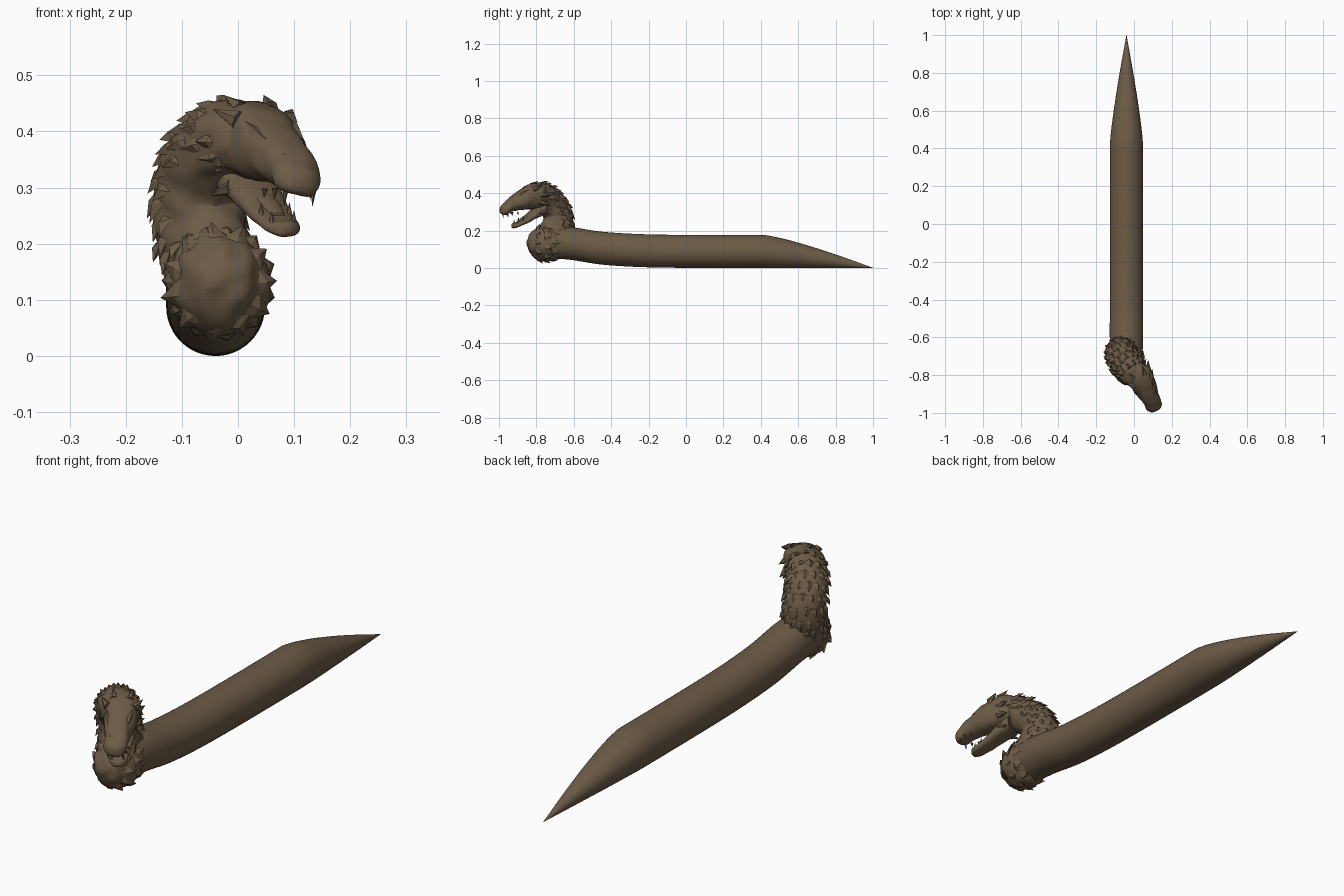
import bpy, bmesh, math, random
from mathutils import Vector, noise

random.seed(4)
cube = bpy.data.objects.get("Cube")
if cube:
    bpy.data.objects.remove(cube, do_unlink=True)

# One wood-brown material for everything
brown = bpy.data.materials.new("carved_brown")
brown.use_nodes = True
COLOR = (0.15, 0.105, 0.062, 1)
brown.diffuse_color = COLOR
brown.node_tree.nodes["Principled BSDF"].inputs["Base Color"].default_value = COLOR

# Head frame: forward, left and up
UP = Vector((0, 0, 1))
FWD = Vector((0.45, -0.89, 0)).normalized()
SIDE = UP.cross(FWD)
HEAD = Vector((0.035, -0.82, 0))


def head_pt(u, v, z):
    return HEAD + FWD * u + SIDE * v + UP * z


def finish(name, bm, angle=35):
    bmesh.ops.recalc_face_normals(bm, faces=bm.faces)
    mesh = bpy.data.meshes.new(name)
    bm.to_mesh(mesh)
    bm.free()
    mesh.materials.append(brown)
    ob = bpy.data.objects.new(name, mesh)
    bpy.context.collection.objects.link(ob)
    bpy.ops.object.select_all(action='DESELECT')
    ob.select_set(True)
    bpy.context.view_layer.objects.active = ob
    bpy.ops.object.shade_smooth_by_angle(angle=math.radians(angle))
    return ob


def spline(keys, steps):
    """Catmull-Rom through key tuples (any length)."""
    out = []
    for i in range(len(keys) - 1):
        p = [Vector(keys[min(max(i + k, 0), len(keys) - 1)]) for k in (-1, 0, 1, 2)]
        for s in range(steps):
            t = s / steps
            out.append(0.5 * (2 * p[1] + (p[2] - p[0]) * t
                       + (2 * p[0] - 5 * p[1] + 4 * p[2] - p[3]) * t * t
                       + (3 * p[1] - p[0] - 3 * p[2] + p[3]) * t ** 3))
    return out + [Vector(keys[-1])]


def loft(name, rings, side, n=32, power=1.0, rough=0.0, upright=False):
    """Rings are (x, y, z, half width, half height); returns ring frames."""
    bm = bmesh.new()
    loops, frames = [], []
    for i, r in enumerate(rings):
        c = Vector(r[:3])
        a, b = rings[max(i - 1, 0)], rings[min(i + 1, len(rings) - 1)]
        tan = (Vector(b[:3]) - Vector(a[:3])).normalized()
        s = (side - tan * side.dot(tan)).normalized()
        nrm = UP if upright else s.cross(tan).normalized()
        frames.append((c, tan, s, nrm, r[3], r[4]))
        loop = []
        for k in range(n):
            a = math.tau * k / n
            ca, sa = math.cos(a), math.sin(a)
            off = (s * math.copysign(abs(ca) ** power, ca) * r[3]
                   + nrm * math.copysign(abs(sa) ** power, sa) * r[4])
            p = c + off
            p += off.normalized() * noise.noise(p * 28) * rough
            loop.append(bm.verts.new(p))
        loops.append(loop)
    for a, b in zip(loops, loops[1:]):
        for k in range(n):
            j = (k + 1) % n
            bm.faces.new((a[k], a[j], b[j], b[k]))
    bm.faces.new(loops[0])
    bm.faces.new(loops[-1])
    finish(name, bm)
    return frames


def scale(bm, base, direction, out, width, length, lift):
    """One pointed leaf scale with a raised ridge."""
    s = direction.cross(out).normalized()
    pts = [base - direction * length * 0.45 - out * 0.01,
           base + s * width - out * 0.008,
           base + direction * length + out * lift,
           base - s * width - out * 0.008,
           base + out * lift * 0.75 + direction * length * 0.15,
           base - out * 0.02]
    v = [bm.verts.new(p) for p in pts]
    for k in range(4):
        bm.faces.new((v[k], v[(k + 1) % 4], v[4]))
        bm.faces.new((v[(k + 1) % 4], v[k], v[5]))


def spike(bm, base, tip, radius, n=6):
    axis = (tip - base).normalized()
    s = axis.orthogonal().normalized()
    t = axis.cross(s)
    ring = [bm.verts.new(base + (s * math.cos(math.tau * k / n)
            + t * math.sin(math.tau * k / n)) * radius) for k in range(n)]
    top = bm.verts.new(tip)
    for k in range(n):
        bm.faces.new((ring[k], ring[(k + 1) % n], top))
    bm.faces.new(ring[::-1])


# Long shaft: rises into the chest, tapers to a low point behind
R = 0.088
shaft = spline([(-0.04, -0.76, 0.142, 0.08, 0.09), (-0.04, -0.62, 0.132, R, R),
                (-0.04, -0.45, 0.106, R, R), (-0.04, -0.22, 0.092, R, R),
                (-0.04, 0.1, R, R, R), (-0.04, 0.42, R, R, R)], 6)
for k in range(1, 13):
    t = k / 12
    r = max(R * (1 - t ** 1.25), 0.0006)
    shaft.append((-0.04, 0.42 + 0.58 * t, r, r, r))
loft("shaft", shaft, Vector((1, 0, 0)), n=48, upright=True)

# Chest: rough faceted bulb at the front of the shaft
CHEST, RAD = Vector((-0.033, -0.745, 0.13)), Vector((0.09, 0.105, 0.096))
bm = bmesh.new()
bmesh.ops.create_icosphere(bm, subdivisions=4, radius=1)
for v in bm.verts:
    d = v.co.copy()
    bump = 1 + 0.10 * noise.noise(d * 2.5)
    v.co = CHEST + Vector([d[i] * RAD[i] for i in range(3)]) * bump
finish("chest", bm)

# Ragged collar scales around the chest, pointing back along the shaft
bm = bmesh.new()
for row, lat in enumerate((-0.55, -0.1, 0.3)):
    for k in range(11):
        a = math.tau * (k + 0.5 * row) / 11
        d = Vector((math.cos(a) * math.cos(lat), math.sin(lat), math.sin(a) * math.cos(lat)))
        out = Vector((math.cos(a), 0, math.sin(a)))
        base = CHEST + Vector([d[i] * RAD[i] for i in range(3)])
        back = (Vector((0, 1, 0.1)) - d * d.y).normalized()
        scale(bm, base, back, d, 0.028, random.uniform(0.03, 0.05), 0.009)
finish("collar_scales", bm, 25)

# Curved neck
neck = spline([(-0.04, -0.745, 0.12, 0.08, 0.085), (-0.06, -0.695, 0.20, 0.08, 0.088),
               (-0.072, -0.685, 0.28, 0.08, 0.078), (-0.055, -0.72, 0.345, 0.08, 0.075),
               (-0.015, -0.775, 0.385, 0.075, 0.072), (0.03, -0.835, 0.38, 0.055, 0.055)], 5)
frames = loft("neck", neck, SIDE, n=36, rough=0.008)

# Overlapping neck scales, long along the crest and bare at the throat
bm = bmesh.new()
for i in range(4, 23, 2):
    c, tan, s, nrm, w, h = frames[i]
    back = nrm if nrm.dot(FWD) < 0 or nrm.z > 0.5 else -nrm
    for k in range(-4, 5):
        a = (k + (0.5 if i % 4 else 0)) * 0.43
        if abs(a) > 1.9:
            continue
        out = (back * math.cos(a) + s * math.sin(a)).normalized()
        base = c + back * math.cos(a) * h + s * math.sin(a) * w
        size = random.uniform(0.026, 0.042)
        scale(bm, base, -tan, out, 0.022, size, random.uniform(0.008, 0.015))
finish("neck_scales", bm, 25)


def head_loft(name, keys, power, rough):
    """Keys are (forward, half width, bottom, top)."""
    rings = []
    for u, w, lo, hi in spline(keys, 5):
        rings.append((*head_pt(u, 0, (lo + hi) / 2), w, (hi - lo) / 2))
    loft(name, rings, SIDE, n=28, power=power, rough=rough, upright=True)


# Upper head and snout, then the dropped lower jaw
head_loft("upper_head", [(-0.07, 0.045, 0.33, 0.445), (-0.03, 0.066, 0.32, 0.455),
                         (0.03, 0.064, 0.312, 0.44), (0.08, 0.055, 0.31, 0.412),
                         (0.125, 0.046, 0.302, 0.38), (0.16, 0.042, 0.288, 0.352),
                         (0.182, 0.03, 0.288, 0.335), (0.19, 0.012, 0.298, 0.322)], 0.8, 0.006)
head_loft("lower_jaw", [(-0.06, 0.05, 0.28, 0.35), (-0.01, 0.05, 0.262, 0.32),
                        (0.05, 0.04, 0.235, 0.272), (0.095, 0.034, 0.216, 0.245),
                        (0.115, 0.022, 0.212, 0.24), (0.122, 0.008, 0.218, 0.232)], 0.8, 0.004)
head_loft("tongue", [(-0.02, 0.022, 0.285, 0.31), (0.04, 0.02, 0.265, 0.285),
                     (0.085, 0.012, 0.243, 0.255)], 1, 0)

# Paired brows, horns, cheek spikes and fangs
brows, horns, fangs = bmesh.new(), bmesh.new(), bmesh.new()
for m in (-1, 1):
    scale(brows, head_pt(0.075, 0.043 * m, 0.402), (-FWD + UP * 0.25).normalized(),
          (UP + SIDE * m * 0.6).normalized(), 0.016, 0.075, 0.012)
    scale(brows, head_pt(0.155, 0.022 * m, 0.35), (-FWD + UP * 0.4).normalized(),
          UP, 0.012, 0.03, 0.01)
    for u, v, z, du, dv, dz, r in ((0.02, 0.05, 0.42, -0.04, 0.03, 0.02, 0.018),
                                   (-0.02, 0.055, 0.39, -0.05, 0.026, 0.0, 0.018),
                                   (-0.02, 0.055, 0.35, -0.05, 0.024, -0.015, 0.018),
                                   (-0.02, 0.042, 0.30, -0.045, 0.02, -0.015, 0.015),
                                   (-0.01, 0.03, 0.44, -0.045, 0.01, 0.025, 0.016)):
        spike(horns, head_pt(u, v * m, z), head_pt(u + du, (v + dv) * m, z + dz), r)
    for u, v, size in ((0.165, 0.028, 0.033), (0.14, 0.036, 0.02), (0.11, 0.041, 0.016)):
        spike(fangs, head_pt(u, v * m, 0.298), head_pt(u - 0.004, v * m, 0.298 - size), 0.006)
    for u, v, z in ((0.1, 0.022, 0.236), (0.07, 0.028, 0.25)):
        spike(fangs, head_pt(u, v * m, z), head_pt(u, v * m, z + 0.024), 0.006)
finish("brow_ridges", brows, 25)
finish("head_spikes", horns, 25)
finish("fangs", fangs, 25)
